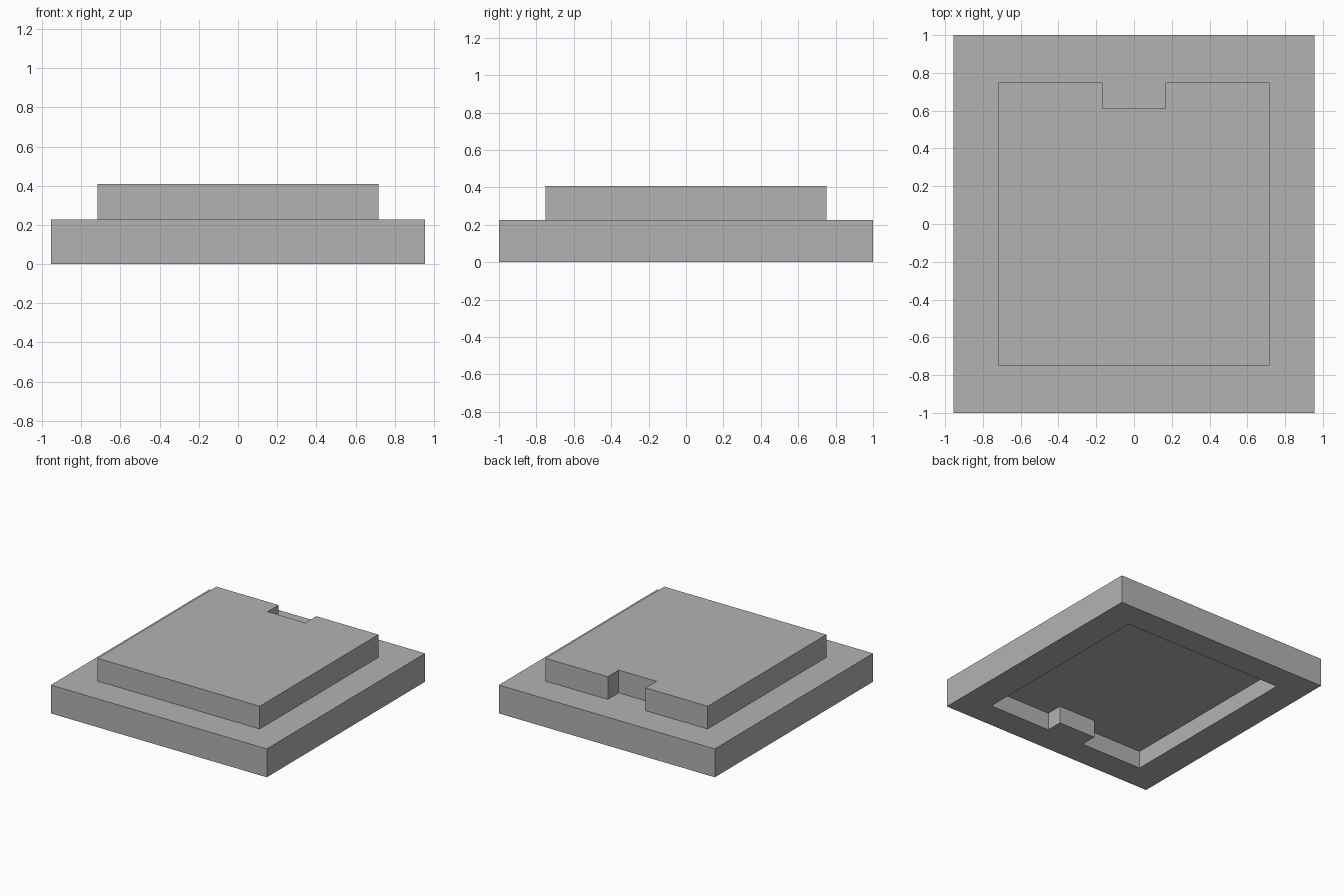
import bpy
import bmesh

if "Cube" in bpy.data.objects:
    bpy.data.objects.remove(bpy.data.objects["Cube"])

grey = bpy.data.materials.new("plain_grey")
grey.diffuse_color = (0.45, 0.45, 0.45, 1)
grey.use_nodes = True
grey.node_tree.nodes["Principled BSDF"].inputs["Base Color"].default_value = grey.diffuse_color


def prism(name, outline, z0, z1):
    """Extrude a flat outline from z0 up to z1."""
    bm = bmesh.new()
    face = bm.faces.new([bm.verts.new((x, y, z0)) for x, y in outline])
    top = bmesh.ops.extrude_face_region(bm, geom=[face])["geom"]
    bmesh.ops.translate(bm, vec=(0, 0, z1 - z0),
                        verts=[v for v in top if isinstance(v, bmesh.types.BMVert)])
    bmesh.ops.recalc_face_normals(bm, faces=bm.faces[:])
    mesh = bpy.data.meshes.new(name)
    bm.to_mesh(mesh)
    bm.free()
    mesh.materials.append(grey)
    obj = bpy.data.objects.new(name, mesh)
    bpy.context.collection.objects.link(obj)
    return obj


def notched(hx, hy, notch_x, notch_y, side):
    """Rectangle with a notch in the middle of its back (1) or front (-1) edge."""
    pts = [(-hx, -hy), (hx, -hy), (hx, hy), (notch_x, hy),
           (notch_x, notch_y), (-notch_x, notch_y), (-notch_x, hy), (-hx, hy)]
    return [(x * side, y * side) for x, y in pts]


def combine(target, tool, operation):
    mod = target.modifiers.new(operation.lower(), 'BOOLEAN')
    mod.operation, mod.object, mod.solver = operation, tool, 'EXACT'
    bpy.context.view_layer.objects.active = target
    bpy.ops.object.modifier_apply(modifier=mod.name)
    bpy.data.objects.remove(tool)


# Wide base slab
base = prism("stacking_block", [(-.955, -1), (.955, -1), (.955, 1), (-.955, 1)], 0, .227)

# Raised plug with a notch in its back edge, sunk slightly into the slab
plug = prism("raised_plug", notched(.717, .75, .167, .612, 1), .19, .409)
combine(base, plug, 'UNION')

# Underside pocket with a key tab on its front wall
pocket = prism("underside_pocket", notched(.71, .783, .165, .65, -1), -.1, .14)
pocket.hide_render = True
combine(base, pocket, 'DIFFERENCE')
